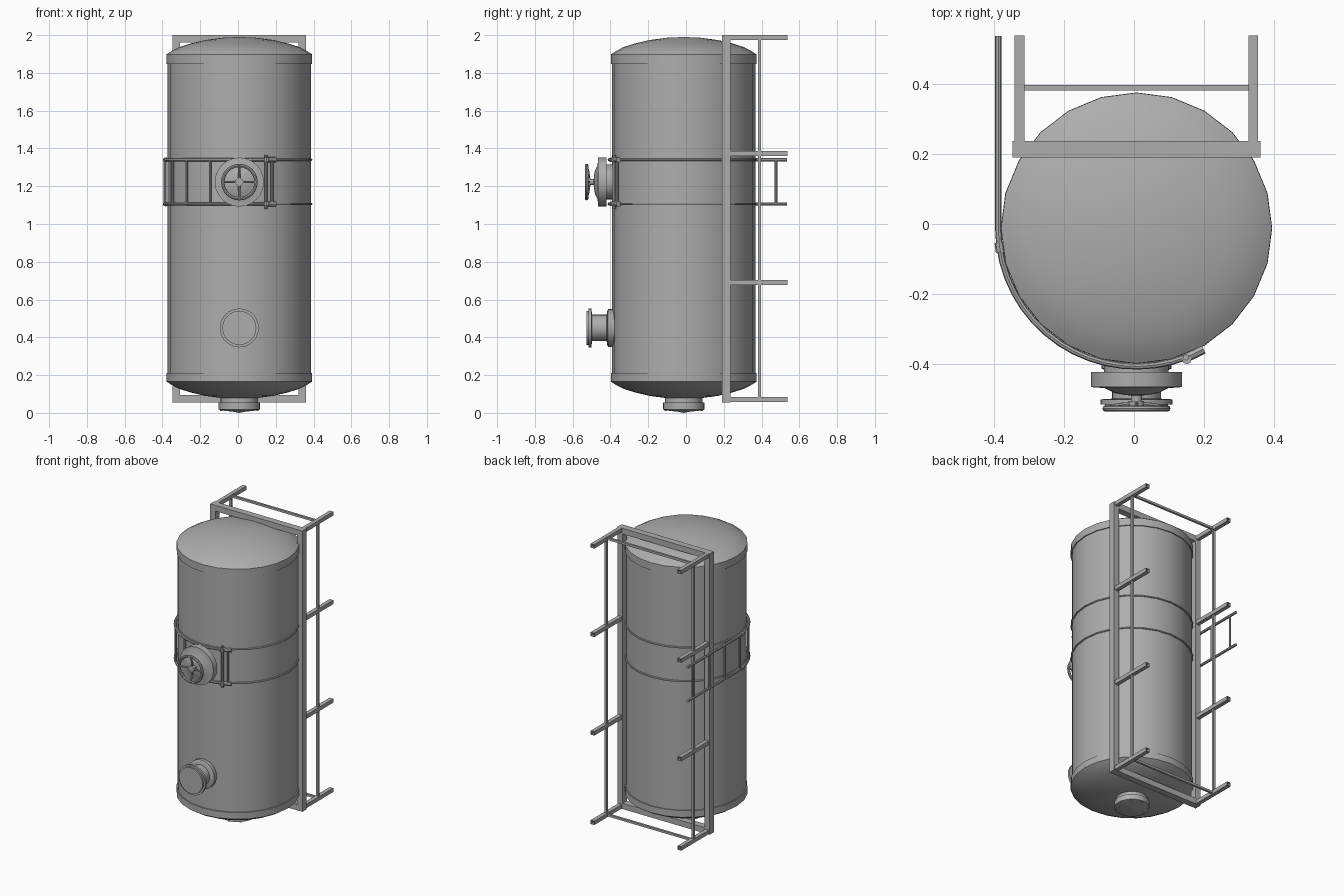
import bpy, bmesh, math
from mathutils import Vector, Matrix

if "Cube" in bpy.data.objects:
    bpy.data.objects.remove(bpy.data.objects["Cube"], do_unlink=True)

steel = bpy.data.materials.new("grey_steel")
steel.use_nodes = True
GREY = (0.42, 0.42, 0.42, 1)
steel.diffuse_color = GREY
steel.node_tree.nodes["Principled BSDF"].inputs["Base Color"].default_value = GREY

CX, CY = 0.007, -0.012      # tank axis
RAIL_R = 0.394              # rail bend radius
RAIL_Z = (1.106, 1.34)
FRAME_Z = (0.055, 2.0)
ALONG_Y = Matrix.Rotation(math.pi / 2, 4, "X")   # local +z points to the front


def finish(name, bm, smooth=True):
    bmesh.ops.recalc_face_normals(bm, faces=bm.faces)
    mesh = bpy.data.meshes.new(name)
    bm.to_mesh(mesh)
    bm.free()
    mesh.materials.append(steel)
    obj = bpy.data.objects.new(name, mesh)
    bpy.context.collection.objects.link(obj)
    if smooth:
        bpy.ops.object.select_all(action="DESELECT")
        obj.select_set(True)
        bpy.context.view_layer.objects.active = obj
        bpy.ops.object.shade_smooth_by_angle(angle=math.radians(32))
    return obj


def lathe(name, profile, matrix, steps=24):
    """Spin (radius, height) points around local z."""
    bm = bmesh.new()
    verts = [bm.verts.new((r, 0, z)) for r, z in profile]
    edges = [bm.edges.new(pair) for pair in zip(verts, verts[1:])]
    bmesh.ops.spin(bm, geom=verts + edges, axis=(0, 0, 1), cent=(0, 0, 0),
                   angle=math.tau, steps=steps)
    bmesh.ops.remove_doubles(bm, verts=bm.verts, dist=0.0005)
    bm.transform(matrix)
    return finish(name, bm)


def box(name, lo, hi, open_end=False):
    lo, hi = Vector(lo), Vector(hi)
    bm = bmesh.new()
    bmesh.ops.create_cube(bm, size=1)
    bm.transform(Matrix.Translation((lo + hi) / 2) @ Matrix.Diagonal((*(hi - lo), 1)))
    if open_end:    # hollow rear end of a square tube
        bm.normal_update()
        end = max(bm.faces, key=lambda f: f.normal.y)
        bmesh.ops.inset_individual(bm, faces=[end], thickness=0.005)
        deep = bmesh.ops.extrude_discrete_faces(bm, faces=[end])["faces"][0]
        bmesh.ops.translate(bm, verts=deep.verts, vec=(0, -0.2, 0))
    return finish(name, bm, False)


def pipe(name, points, radius, sides=8, cyclic=False):
    """Sweep a round section along a path."""
    curve = bpy.data.curves.new(name, "CURVE")
    curve.dimensions = "3D"
    spline = curve.splines.new("POLY")
    spline.points.add(len(points) - 1)
    for p, co in zip(spline.points, points):
        p.co = (*co, 1)
    spline.use_cyclic_u = cyclic
    curve.bevel_depth = radius
    curve.bevel_resolution = (sides - 4) // 2
    curve.use_fill_caps = True
    temp = bpy.data.objects.new(name, curve)
    bpy.context.collection.objects.link(temp)
    bpy.context.view_layer.update()
    bm = bmesh.new()
    bm.from_mesh(temp.to_mesh())
    temp.to_mesh_clear()
    bpy.data.objects.remove(temp, do_unlink=True)
    bmesh.ops.remove_doubles(bm, verts=bm.verts, dist=0.0001)
    return finish(name, bm)


def around(degrees, z, radius=RAIL_R):
    """Point on the tank wall, counted from the right side towards the front."""
    a = math.radians(degrees)
    return Vector((CX - radius * math.cos(a), CY - radius * math.sin(a), z))


# Tank shell with domed heads and a raised band at each end
head = [(0, 0.092), (0.09, 0.088), (0.18, 0.076), (0.26, 0.057),
        (0.32, 0.038), (0.36, 0.017), (0.386, 0)]
tank = [(r, 1.898 + h) for r, h in head]
tank += [(0.386, 1.846), (0.379, 1.846), (0.379, 0.212), (0.386, 0.212)]
tank += [(r, 0.166 - h) for r, h in reversed(head)]
lathe("tank_shell", tank, Matrix.Translation((CX, CY, 0)))

# Bottom outlet with flange and blind cover
lathe("bottom_outlet", [(0.1, 0.12), (0.1, 0.055), (0.11, 0.055), (0.11, 0.018),
                        (0.085, 0.012), (0.03, 0.006), (0, 0)],
      Matrix.Translation((CX, CY, 0)))
for i in range(8):
    a = math.tau * i / 8
    x, y = CX + 0.096 * math.cos(a), CY + 0.096 * math.sin(a)
    pipe("outlet_bolt", [(x, y, 0.03), (x, y, 0.01)], 0.006)

# Lower front nozzle
lathe("front_nozzle", [(0, 0.36), (0.088, 0.36), (0.1, 0.39), (0.1, 0.412), (0.088, 0.418),
                       (0.07, 0.42), (0.07, 0.498), (0.103, 0.5), (0.103, 0.515),
                       (0.09, 0.515), (0.09, 0.526), (0, 0.526)],
      Matrix.Translation((CX, 0, 0.45)) @ ALONG_Y)

# Manhole with domed cover
HATCH = Matrix.Translation((CX, 0, 1.222)) @ ALONG_Y
lathe("manhole_cover", [(0, 0.36), (0.092, 0.36), (0.092, 0.422), (0.13, 0.422), (0.13, 0.465),
                        (0.09, 0.468), (0.062, 0.482), (0.03, 0.488), (0, 0.489)], HATCH)
lathe("handwheel_spindle", [(0, 0.48), (0.016, 0.48), (0.016, 0.505), (0.022, 0.505),
                            (0.022, 0.522), (0, 0.524)], HATCH, 12)

# Handwheel rim and spokes
rim = [HATCH @ Vector((0.088 * math.cos(math.tau * i / 24),
                       0.088 * math.sin(math.tau * i / 24), 0.526)) for i in range(24)]
pipe("handwheel_rim", rim, 0.009, cyclic=True)
for i in range(4):
    turn = HATCH @ Matrix.Rotation(math.pi / 2 * i, 4, "Z")
    pipe("handwheel_spoke", [turn @ Vector(p) for p in
                             ((0.01, 0, 0.513), (0.05, 0, 0.516), (0.086, 0, 0.526))], 0.006)

# Thin hoops round the tank and the rails that follow them
for z in RAIL_Z:
    pipe("tank_hoop", [around(15 * i, z, 0.381) for i in range(24)], 0.006, cyclic=True)
    rail = [Vector((CX - RAIL_R, 0.536, z))] + [around(7 * i, z) for i in range(18)]
    pipe("guard_rail", rail, 0.009)
    pipe("end_clamp", [around(a, z) for a in (110, 114.5, 119)], 0.014)
    pipe("side_clamp", [around(a, z) for a in (6, 10)], 0.013)
    pipe("post_collar", [around(111, z - 0.012, 0.4), around(111, z + 0.012, 0.4)], 0.014)

# Rungs between the rails
feet = [Vector((CX - RAIL_R, y, 0)) for y in (0.476, 0.3, 0.13)]
feet += [around(a, 0) for a in (4, 26, 45, 67, 116)]
for foot in feet:
    pipe("rail_rung", [foot + Vector((0, 0, z)) for z in RAIL_Z], 0.0075)
pipe("gate_post", [around(111, 1.08), around(111, 1.365)], 0.009)

# Rear mounting frame
LOW, HIGH = FRAME_Z
for z in (LOW, HIGH - 0.04):
    box("frame_crossbar", (CX - 0.353, 0.19, z), (CX + 0.353, 0.236, z + 0.04))
for side, label in ((-1, "right"), (1, "left")):
    xs = sorted((CX + side * 0.353, CX + side * 0.313))
    box(label + "_frame_upright", (xs[0], 0.19, LOW + 0.04), (xs[1], 0.236, HIGH - 0.04))
    # Wall arms and the rod tying them together
    x = CX + side * 0.333
    for z in (0.058, 0.677, 1.36, 1.973):
        box(label + "_wall_arm", (x - 0.014, 0.236, z), (x + 0.014, 0.538, z + 0.027), True)
    box(label + "_tie_rod", (x - 0.008, 0.381, 0.07), (x + 0.008, 0.396, 1.985))
for z in (0.064, 1.979):
    box("cross_tie_rod", (CX - 0.333, 0.381, z), (CX + 0.333, 0.396, z + 0.015))
